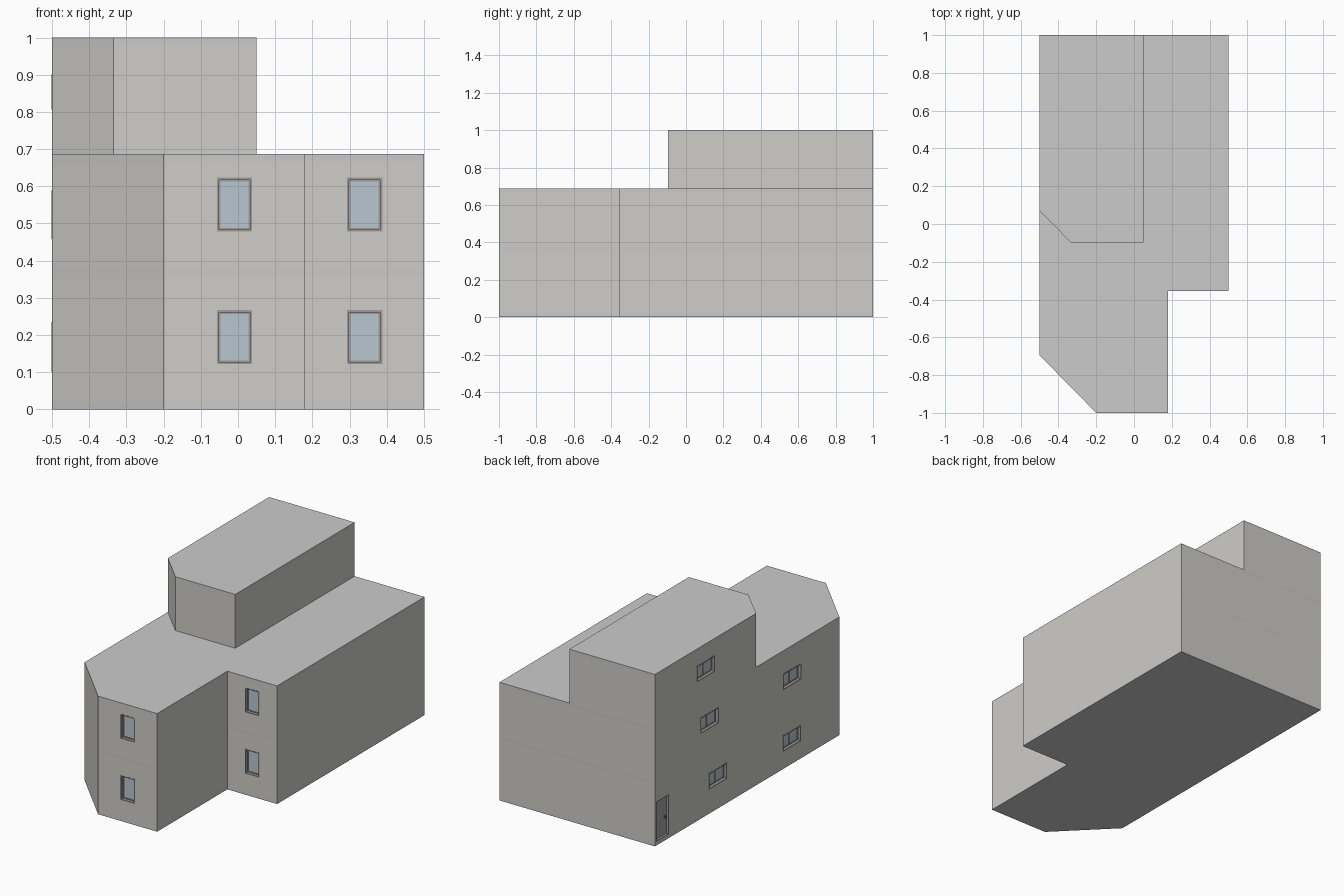
import bpy, bmesh
from mathutils import Vector

if "Cube" in bpy.data.objects:
    bpy.data.objects.remove(bpy.data.objects["Cube"])


def material(name, rgb):
    m = bpy.data.materials.new(name)
    m.diffuse_color = (*rgb, 1)
    m.use_nodes = True
    m.node_tree.nodes["Principled BSDF"].inputs["Base Color"].default_value = m.diffuse_color
    return m


WALL = material("wall_plaster", (0.62, 0.61, 0.58))
SLAB = material("slab_concrete", (0.57, 0.57, 0.56))
FRAME = material("frame_metal", (0.36, 0.34, 0.32))
GLASS = material("window_glass", (0.48, 0.57, 0.63))
DOOR = material("door_panel", (0.36, 0.37, 0.38))
DARK = material("handle_metal", (0.12, 0.12, 0.12))


def finish(name, bm, mat):
    bmesh.ops.recalc_face_normals(bm, faces=bm.faces)
    me = bpy.data.meshes.new(name)
    bm.to_mesh(me)
    bm.free()
    ob = bpy.data.objects.new(name, me)
    bpy.context.collection.objects.link(ob)
    if mat:
        me.materials.append(mat)
    return ob


def prism(name, outline, z0, z1, mat):
    bm = bmesh.new()
    face = bm.faces.new([bm.verts.new((x, y, z0)) for x, y in outline])
    ext = bmesh.ops.extrude_face_region(bm, geom=[face])
    for v in ext["geom"]:
        if isinstance(v, bmesh.types.BMVert):
            v.co.z = z1
    return finish(name, bm, mat)


def boxes(name, side, plane, items, mat):
    """Boxes on a wall: (u0, u1, z0, z1, d0, d1), with d measured outward."""
    bm = bmesh.new()
    for u0, u1, z0, z1, d0, d1 in items:
        if side == "front":
            a, b = Vector((u0, plane - d1, z0)), Vector((u1, plane - d0, z1))
        else:
            a, b = Vector((plane - d1, u0, z0)), Vector((plane - d0, u1, z1))
        for v in bmesh.ops.create_cube(bm, size=1)["verts"]:
            v.co = Vector([(a[i] + b[i]) / 2 + v.co[i] * (b[i] - a[i]) for i in range(3)])
    return finish(name, bm, mat)


def ring(u0, u1, z0, z1, t, d0, d1):
    return [(u0, u0 + t, z0, z1, d0, d1), (u1 - t, u1, z0, z1, d0, d1),
            (u0 + t, u1 - t, z0, z0 + t, d0, d1), (u0 + t, u1 - t, z1 - t, z1, d0, d1)]


def cut(wall, side, plane, u0, u1, z0, z1):
    cutter = boxes("opening_cutter", side, plane, [(u0, u1, z0, z1, -0.035, 0.05)], None)
    cutter.hide_render = True
    mod = wall.modifiers.new("opening", "BOOLEAN")
    mod.operation, mod.solver, mod.object = "DIFFERENCE", "EXACT", cutter
    bpy.context.view_layer.objects.active = wall
    bpy.ops.object.modifier_apply(modifier=mod.name)
    bpy.data.objects.remove(cutter)


# Storey walls and floor slabs
LOWER = [(-0.5, 1), (0.5, 1), (0.5, -0.355), (0.18, -0.355),
         (0.18, -1), (-0.2, -1), (-0.5, -0.695)]
UPPER = [(-0.5, 1), (0.05, 1), (0.05, -0.097), (-0.335, -0.097), (-0.5, 0.07)]
ground = prism("ground_storey_walls", LOWER, 0.02, 0.357, WALL)
first = prism("first_storey_walls", LOWER, 0.375, 0.667, WALL)
top = prism("top_storey_walls", UPPER, 0.687, 0.98, WALL)
for name, outline, z0, z1 in (("ground_slab", LOWER, 0, 0.02),
                              ("middle_slab", LOWER, 0.357, 0.375),
                              ("terrace_slab", LOWER, 0.667, 0.687),
                              ("roof_slab", UPPER, 0.98, 1.0)):
    prism(name, outline, z0, z1, SLAB)

# Windows: wall, side, plane, u0, u1, z0, z1
windows = [(w, "front", p, u, u + 0.095, z, z + 0.145)
           for w, z in ((ground, 0.122), (first, 0.478))
           for p, u in ((-1, -0.057), (-0.355, 0.293))]
windows += [(w, "left", -0.5, y, y + 0.17, z, z + 0.095)
            for w, y, z in ((ground, 0.337, 0.14), (first, 0.413, 0.493),
                            (top, 0.447, 0.806), (ground, -0.343, 0.1),
                            (first, -0.345, 0.458))]
for i, (wall, side, p, u0, u1, z0, z1) in enumerate(windows, 1):
    cut(wall, side, p, u0, u1, z0, z1)
    bars = ring(u0, u1, z0, z1, 0.006, -0.035, 0.001)
    bars += ring(u0 + 0.006, u1 - 0.006, z0 + 0.006, z1 - 0.006, 0.004, -0.03, -0.016)
    if side == "left":
        mid = (u0 + u1) / 2
        bars.append((mid - 0.003, mid + 0.003, z0 + 0.01, z1 - 0.01, -0.03, -0.016))
    boxes(f"window_frame_{i}", side, p, bars, FRAME)
    boxes(f"window_glass_{i}", side, p,
          [(u0 + 0.006, u1 - 0.006, z0 + 0.006, z1 - 0.006, -0.034, -0.02)], GLASS)

# Entrance door
cut(ground, "left", -0.5, 0.87, 0.99, 0.0, 0.257)
boxes("door_frame", "left", -0.5,
      [b for b in ring(0.87, 0.99, 0.02, 0.257, 0.006, -0.035, 0)], FRAME)
boxes("door_leaf", "left", -0.5, [(0.876, 0.984, 0.026, 0.251, -0.034, -0.012)], DOOR)
boxes("door_handle", "left", -0.5, [(0.888, 0.898, 0.122, 0.136, -0.012, -0.003)], DARK)
